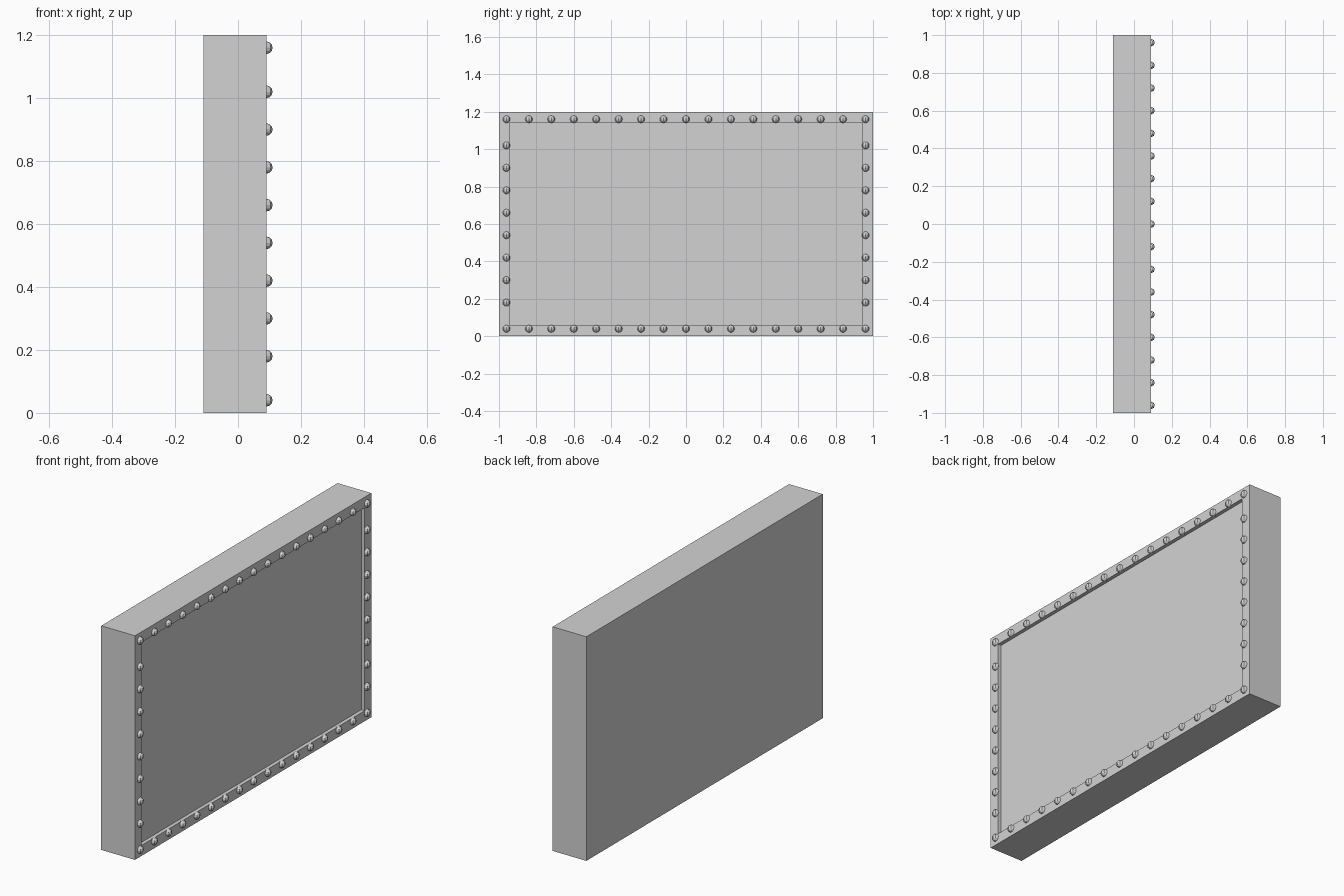
import bpy, bmesh
from mathutils import Vector

if "Cube" in bpy.data.objects:
    bpy.data.objects.remove(bpy.data.objects["Cube"])

X0, X1 = -0.11, 0.09      # back and face of the slab
W, H = 2.0, 1.2
BORDER, DEPTH = 0.08, 0.02

steel = bpy.data.materials.new("steel grey")
steel.diffuse_color = (0.65, 0.65, 0.65, 1)
steel.use_nodes = True
steel.node_tree.nodes["Principled BSDF"].inputs["Base Color"].default_value = steel.diffuse_color


def add_object(name, bm):
    mesh = bpy.data.meshes.new(name)
    bm.to_mesh(mesh)
    bm.free()
    mesh.materials.append(steel)
    obj = bpy.data.objects.new(name, mesh)
    bpy.context.collection.objects.link(obj)
    return obj


# Slab with a shallow recessed panel on the +x face
bm = bmesh.new()
bmesh.ops.create_cube(bm, size=1)
bmesh.ops.scale(bm, vec=(X1 - X0, W, H), verts=bm.verts)
bmesh.ops.translate(bm, vec=((X0 + X1) / 2, 0, H / 2), verts=bm.verts)
bm.normal_update()
face = max(bm.faces, key=lambda f: f.normal.x)
bmesh.ops.inset_region(bm, faces=[face], thickness=BORDER)
# push the inner panel straight in, with upright walls
result = bmesh.ops.extrude_discrete_faces(bm, faces=[face])
bmesh.ops.translate(bm, vec=(-DEPTH, 0, 0), verts=result["faces"][0].verts)
bmesh.ops.recalc_face_normals(bm, faces=bm.faces)
add_object("wall_panel", bm)

# Rivets round the border
spots = []
for i in range(17):
    spots += [(-0.96 + 0.12 * i, z) for z in (0.04, 1.16)]
for i in range(8):
    spots += [(y, 0.18 + 0.12 * i) for y in (-0.96, 0.96)]

bm = bmesh.new()
for y, z in spots:
    ball = bmesh.ops.create_uvsphere(bm, u_segments=8, v_segments=6, radius=0.02)
    bmesh.ops.translate(bm, vec=Vector((X1, y, z)), verts=ball["verts"])
add_object("rivets", bm)
